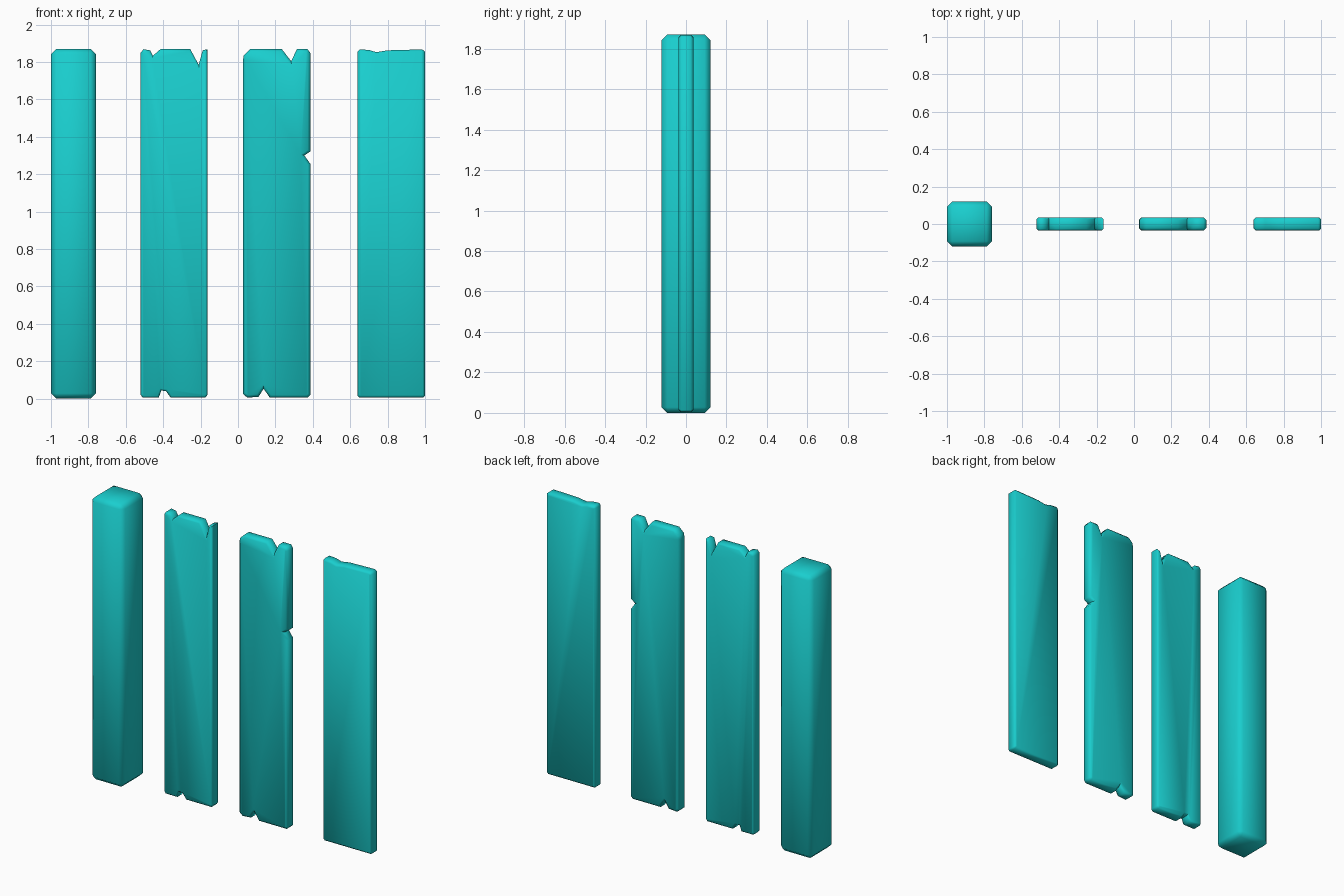
import bpy, bmesh

if "Cube" in bpy.data.objects:
    bpy.data.objects.remove(bpy.data.objects["Cube"])

mat = bpy.data.materials.new("turquoise_paint")
mat.diffuse_color = (0.01, 0.62, 0.62, 1)
mat.use_nodes = True
mat.node_tree.nodes["Principled BSDF"].inputs["Base Color"].default_value = mat.diffuse_color


def finish(name, bm):
    bmesh.ops.recalc_face_normals(bm, faces=bm.faces)
    mesh = bpy.data.meshes.new(name)
    bm.to_mesh(mesh)
    bm.free()
    ob = bpy.data.objects.new(name, mesh)
    bpy.context.collection.objects.link(ob)
    mesh.materials.append(mat)
    bpy.ops.object.select_all(action='DESELECT')
    ob.select_set(True)
    bpy.context.view_layer.objects.active = ob
    bpy.ops.object.shade_smooth_by_angle(angle=0.9)
    return ob


def plank(name, outline, bevel=0.014, half=0.036):
    """Extrude a front outline (x, z) and chamfer its front and back rims."""
    bm = bmesh.new()
    front = bm.faces.new([bm.verts.new((x, -half, z)) for x, z in outline])
    ext = bmesh.ops.extrude_face_region(bm, geom=[front], use_keep_orig=True)
    for v in ext["geom"]:
        if isinstance(v, bmesh.types.BMVert):
            v.co.y = half
    bmesh.ops.recalc_face_normals(bm, faces=bm.faces)
    rims = [e for e in bm.edges if abs(e.verts[0].co.y - e.verts[1].co.y) < 1e-5]
    bmesh.ops.bevel(bm, geom=rims, offset=bevel, offset_type='OFFSET',
                    segments=1, profile=0.5, affect='EDGES', clamp_overlap=False)
    return finish(name, bm)


# square post with chamfered edges
bm = bmesh.new()
bmesh.ops.create_cube(bm, size=1)
for v in bm.verts:
    v.co = (-0.88 + v.co.x * 0.24, v.co.y * 0.24, 0.935 + v.co.z * 1.87)
bmesh.ops.bevel(bm, geom=bm.edges[:], offset=0.028, segments=1,
                profile=0.5, affect='EDGES')
finish("square_post", bm)

# board with two top notches and one bottom notch
plank("left_board", [
    (-0.52, 0.02), (-0.51, 0.005), (-0.424, 0.005), (-0.41, 0.043),
    (-0.385, 0.04), (-0.36, 0.005), (-0.175, 0.005), (-0.163, 0.02),
    (-0.163, 1.868), (-0.189, 1.862), (-0.21, 1.785), (-0.255, 1.868),
    (-0.415, 1.868), (-0.455, 1.833), (-0.47, 1.862), (-0.505, 1.868),
    (-0.52, 1.85)], bevel=0.01)

# board with a notch at the top, the right side and the bottom
plank("middle_board", [
    (0.027, 0.025), (0.05, 0.005), (0.11, 0.01), (0.137, 0.053),
    (0.17, 0.005), (0.372, 0.005), (0.387, 0.02), (0.387, 1.255),
    (0.355, 1.30), (0.387, 1.322), (0.387, 1.848), (0.372, 1.868),
    (0.315, 1.868), (0.284, 1.804), (0.235, 1.868), (0.065, 1.868),
    (0.03, 1.835), (0.027, 1.81)])

# board with a shallow dip in its top edge
plank("right_board", [
    (0.64, 0.015), (0.65, 0.005), (0.99, 0.005), (1.0, 0.015),
    (1.0, 1.855), (0.985, 1.867), (0.80, 1.862), (0.74, 1.852),
    (0.70, 1.864), (0.65, 1.867), (0.64, 1.855)], bevel=0.012)
